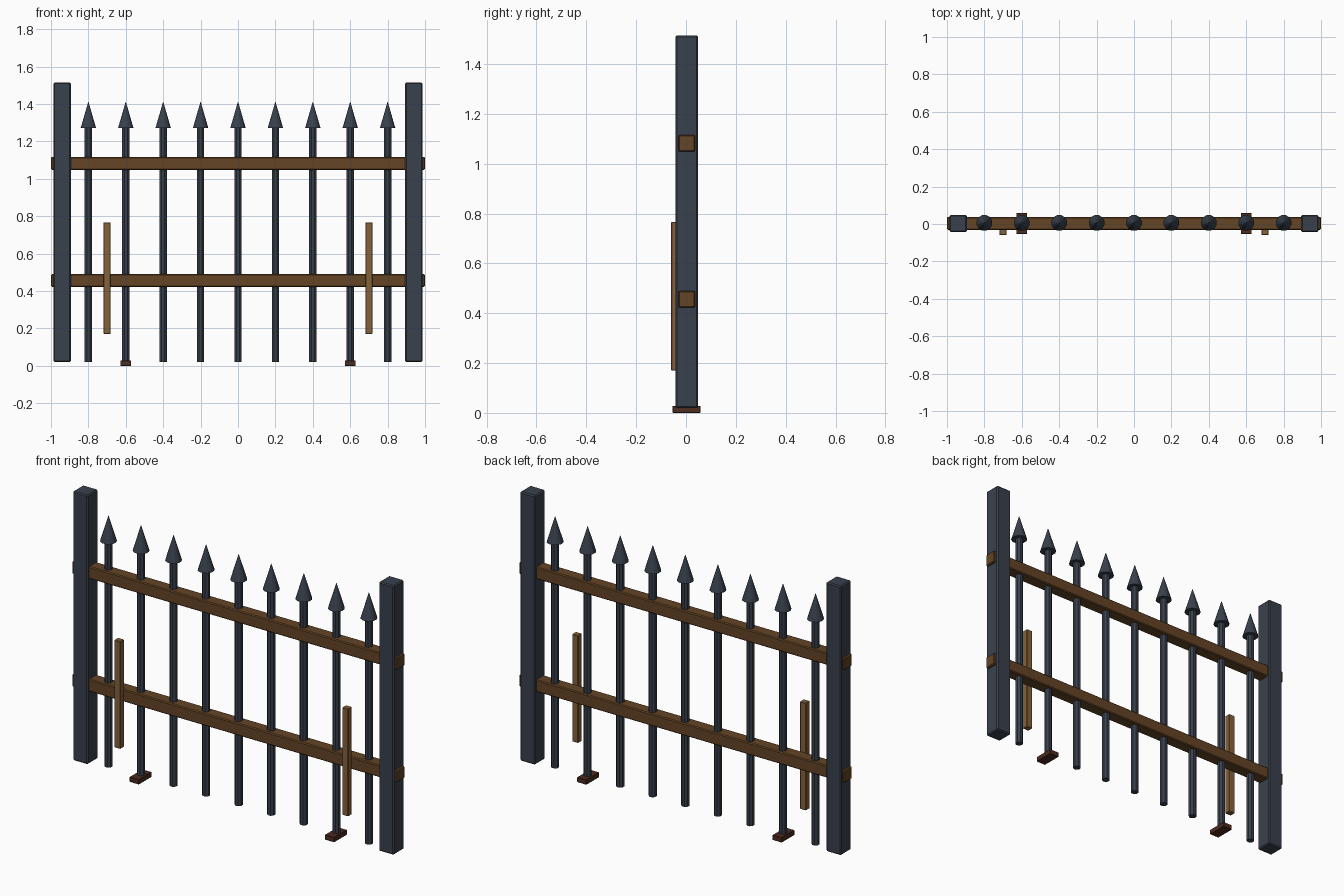
import bpy, bmesh
from mathutils import Matrix

if "Cube" in bpy.data.objects:
    bpy.data.objects.remove(bpy.data.objects["Cube"])


def material(name, rgb):
    m = bpy.data.materials.new(name)
    m.diffuse_color = (*rgb, 1)
    m.use_nodes = True
    m.node_tree.nodes["Principled BSDF"].inputs["Base Color"].default_value = m.diffuse_color
    return m


iron = material("dark iron", (0.041, 0.053, 0.073))
wood = material("brown wood", (0.127, 0.058, 0.018))
light_wood = material("light wood", (0.235, 0.122, 0.043))
rust = material("rusty brown", (0.075, 0.025, 0.014))


def finish(name, bm, mat):
    mesh = bpy.data.meshes.new(name)
    bm.to_mesh(mesh)
    bm.free()
    mesh.materials.append(mat)
    obj = bpy.data.objects.new(name, mesh)
    bpy.context.collection.objects.link(obj)
    return obj


def box(name, lo, hi, mat, bevel=0.0):
    size = [h - l for l, h in zip(lo, hi)]
    mid = [(h + l) / 2 for l, h in zip(lo, hi)]
    bm = bmesh.new()
    bmesh.ops.create_cube(bm, size=1, matrix=Matrix.Translation(mid) @ Matrix.Diagonal((*size, 1)))
    if bevel:
        bmesh.ops.bevel(bm, geom=bm.edges[:], offset=bevel, segments=1, affect='EDGES')
    return finish(name, bm, mat)


def cone(name, x, y, z0, z1, r0, r1, sides, mat):
    bm = bmesh.new()
    turn = Matrix.Rotation(3.14159265 / sides, 4, 'Z')
    bmesh.ops.create_cone(bm, cap_ends=True, segments=sides, radius1=r0, radius2=r1,
                          depth=z1 - z0, matrix=Matrix.Translation((x, y, (z0 + z1) / 2)) @ turn)
    return finish(name, bm, mat)


# end posts, feet and front battens on both sides
for side, s in (("left", -1), ("right", 1)):
    x = 0.94 * s
    box(side + "_post", (x - 0.046, -0.043, 0.02), (x + 0.046, 0.049, 1.515), iron, 0.006)
    x = 0.6 * s
    box(side + "_foot", (x - 0.029, -0.054, 0.0), (x + 0.029, 0.058, 0.028), rust, 0.002)
    x = 0.7 * s
    box(side + "_batten", (x - 0.019, -0.06, 0.17), (x + 0.019, -0.026, 0.767), light_wood, 0.003)

# horizontal rails
for name, z in (("lower_rail", 0.456), ("upper_rail", 1.082)):
    box(name, (-1.0, -0.031, z - 0.034), (1.0, 0.037, z + 0.034), wood, 0.005)

# pickets with spear tips
for i in range(9):
    x = -0.8 + 0.2 * i
    cone(f"picket_{i + 1}", x, 0.006, 0.02, 1.28, 0.021, 0.021, 8, iron)
    cone(f"spear_tip_{i + 1}", x, 0.006, 1.27, 1.41, 0.043, 0.001, 12, iron)
